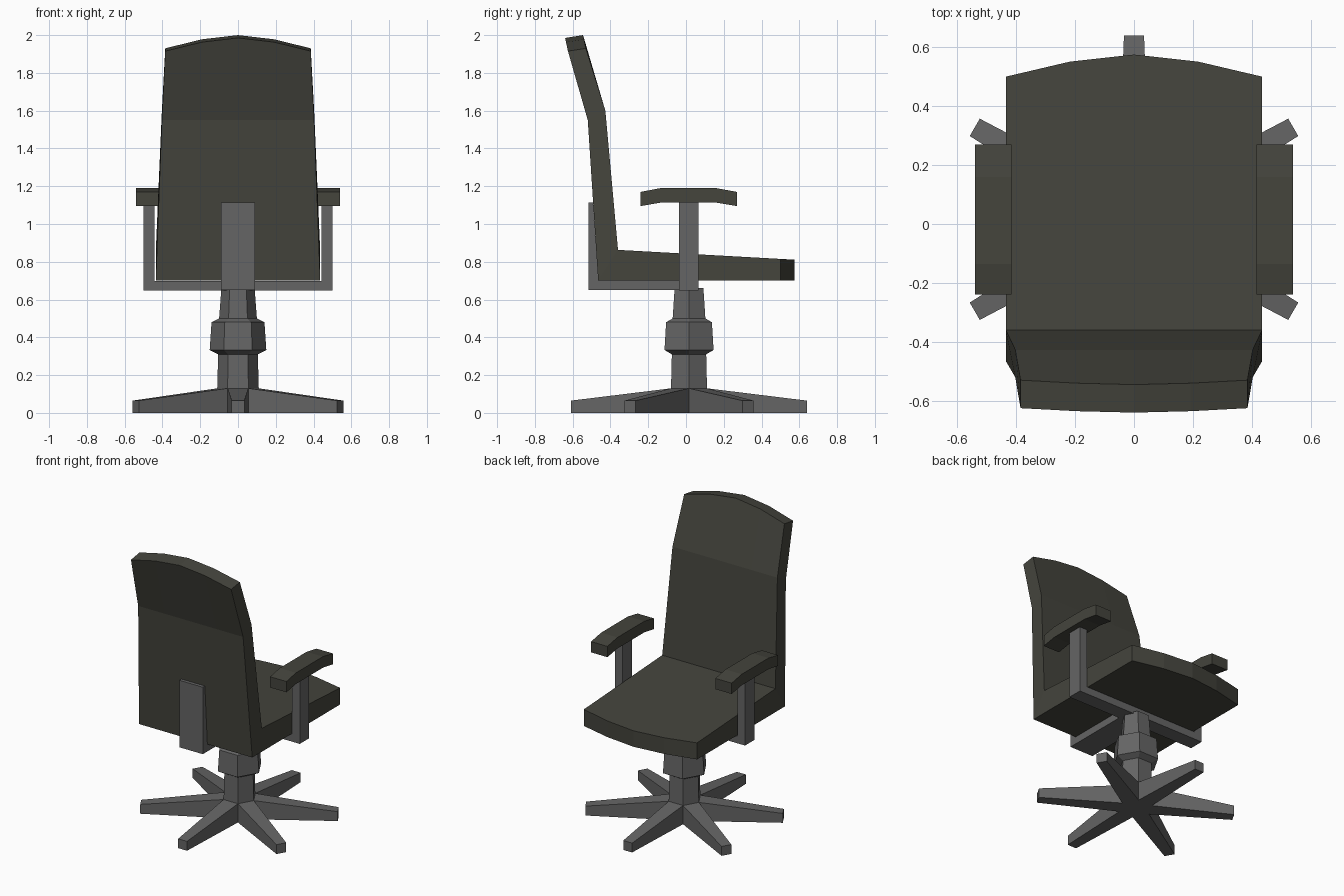
import bpy
import math
from mathutils import Vector

if "Cube" in bpy.data.objects:
    bpy.data.objects.remove(bpy.data.objects["Cube"])


def material(name, color):
    m = bpy.data.materials.new(name)
    m.diffuse_color = (*color, 1)
    m.use_nodes = True
    m.node_tree.nodes["Principled BSDF"].inputs["Base Color"].default_value = m.diffuse_color
    return m


OLIVE = material("dark olive upholstery", (0.058, 0.058, 0.046))
GREY = material("grey metal", (0.130, 0.130, 0.130))


def make(name, verts, faces, mat):
    me = bpy.data.meshes.new(name)
    me.from_pydata(verts, [], faces)
    me.materials.append(mat)
    ob = bpy.data.objects.new(name, me)
    bpy.context.collection.objects.link(ob)
    # consistent outward normals
    import bmesh
    bm = bmesh.new()
    bm.from_mesh(me)
    bmesh.ops.recalc_face_normals(bm, faces=bm.faces)
    bm.to_mesh(me)
    bm.free()
    return ob


def extrude_x(name, profile, x0, x1, mat):
    """Solid from a (y, z) profile between two x positions."""
    n = len(profile)
    verts = [(x, y, z) for x in (x0, x1) for y, z in profile]
    faces = [(i, (i + 1) % n, n + (i + 1) % n, n + i) for i in range(n)]
    faces += [tuple(range(n)), tuple(range(n, 2 * n))]
    return make(name, verts, faces, mat)


def box(name, x0, x1, y0, y1, z0, z1, mat):
    return extrude_x(name, [(y0, z0), (y1, z0), (y1, z1), (y0, z1)], x0, x1, mat)


# Seat and backrest: one padded L, as five side profiles with bowed ends
# each row: half width, y, z, bow in y at the middle, bow in z at the middle
rows = [
    (0.435, 0.50, 0.70, 0.075, 0),
    (0.435, 0.50, 0.815, 0.075, -0.004),
    (0.435, -0.36, 0.863, 0, 0),
    (0.403, -0.427, 1.60, 0, 0),
    (0.385, -0.53, 1.93, -0.015, 0.07),
    (0.385, -0.625, 1.915, -0.015, 0.07),
    (0.403, -0.52, 1.55, 0, 0),
    (0.435, -0.465, 0.70, 0, 0),
]
n = len(rows)
cols = [-1, -0.5, 0, 0.5, 1]
bow = [0, 0.68, 1, 0.68, 0]
verts = [(w * u, y + by * b, z + bz * b)
         for u, b in zip(cols, bow) for w, y, z, by, bz in rows]
faces = [(c * n + i, c * n + (i + 1) % n, (c + 1) * n + (i + 1) % n, (c + 1) * n + i)
         for c in range(4) for i in range(n)]
for o in (0, 4 * n):
    faces += [tuple(o + k for k in q) for q in ((0, 1, 2, 7), (2, 3, 6, 7), (3, 4, 5, 6))]
make("seat_and_backrest", verts, faces, OLIVE)

# Back support bracket and arm crossbar
extrude_x("back_bracket", [(0.065, 0.65), (0.065, 0.70), (-0.465, 0.70), (-0.492, 1.115),
                           (-0.515, 1.115), (-0.515, 0.65)], -0.09, 0.09, GREY)
box("arm_crossbar", -0.50, 0.50, -0.036, 0.066, 0.648, 0.699, GREY)

# Armrests
pad = [(-0.24, 1.095), (-0.135, 1.113), (0.16, 1.113), (0.27, 1.095),
       (0.27, 1.17), (0.16, 1.19), (-0.135, 1.19), (-0.24, 1.17)]
for side, s in (("left", -1), ("right", 1)):
    box(side + "_arm_post", s * 0.442, s * 0.50, -0.036, 0.066, 0.699, 1.125, GREY)
    extrude_x(side + "_arm_pad", pad, s * 0.415, s * 0.54, OLIVE)

# Hexagonal column with collar
CY = 0.016
rings = [(0.11, 0.0), (0.11, 0.13), (0.105, 0.31), (0.15, 0.333), (0.14, 0.48),
         (0.10, 0.50), (0.088, 0.66)]
verts = [(r * math.cos(k * math.pi / 3), CY + r * math.sin(k * math.pi / 3), z)
         for r, z in rings for k in range(6)]
faces = [(i * 6 + k, i * 6 + (k + 1) % 6, (i + 1) * 6 + (k + 1) % 6, (i + 1) * 6 + k)
         for i in range(len(rings) - 1) for k in range(6)]
faces += [tuple(range(6)), tuple(range(len(verts) - 6, len(verts)))]
make("column", verts, faces, GREY)

# Six tapered base legs growing from the sides of the hexagon
for k in range(6):
    a = math.radians(30 + 60 * k)
    d, t = Vector((math.cos(a), math.sin(a), 0)), Vector((-math.sin(a), math.cos(a), 0))
    verts = [d * r + t * w * s + Vector((0, CY, z))
             for r, w, h in ((0.095, 0.055, 0.13), (0.624, 0.034, 0.065))
             for s, z in ((-1, 0), (1, 0), (1, h), (-1, h))]
    faces = [(i, (i + 1) % 4, 4 + (i + 1) % 4, 4 + i) for i in range(4)]
    make(f"base_leg_{k + 1}", verts, faces + [(0, 1, 2, 3), (4, 5, 6, 7)], GREY)
